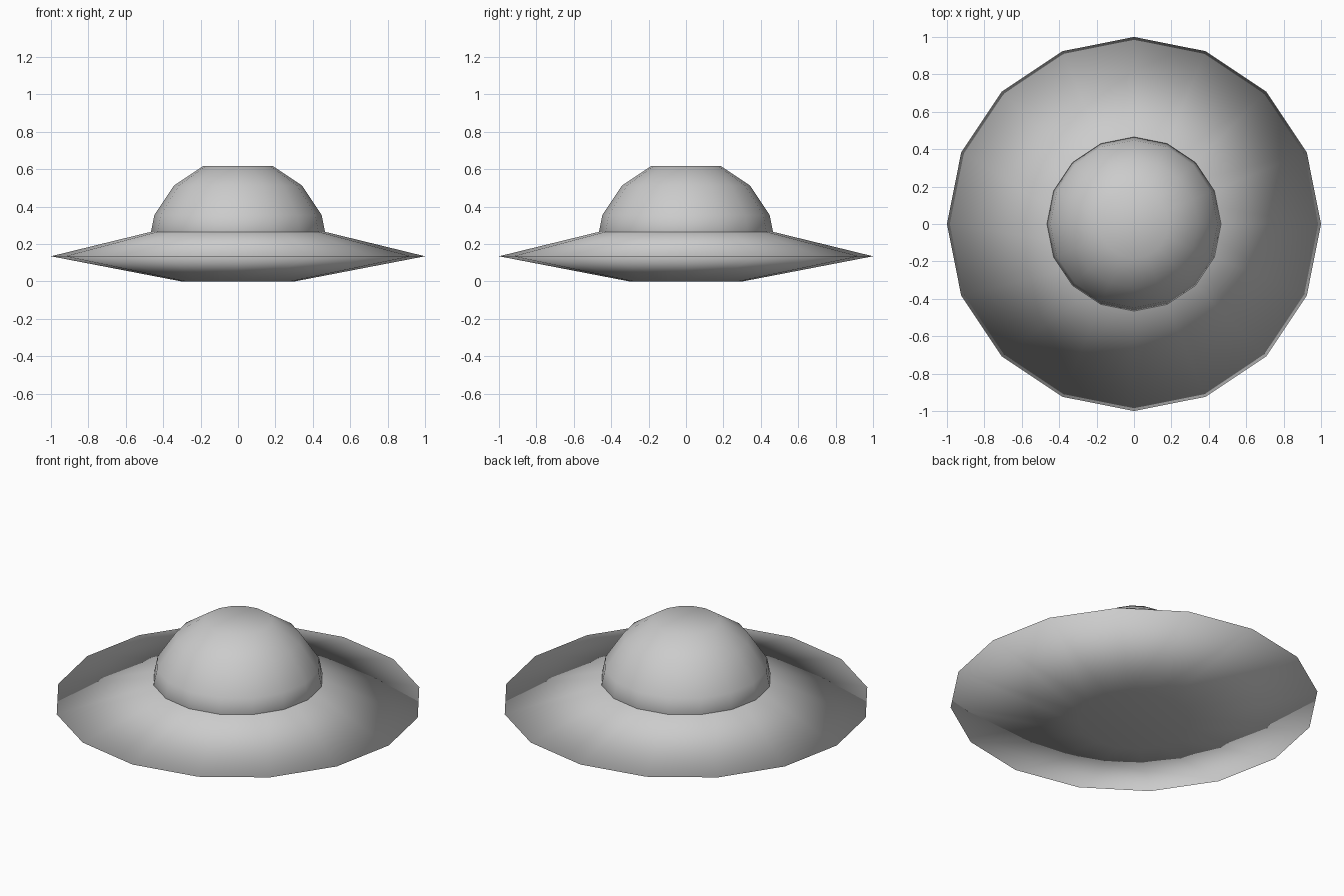
import bpy
import bmesh
from math import cos, sin, pi, radians

cube = bpy.data.objects.get("Cube")
if cube:
    bpy.data.objects.remove(cube, do_unlink=True)

SIDES = 16

hull_grey = bpy.data.materials.new("hull_grey")
hull_grey.use_nodes = True
GREY = (0.6, 0.6, 0.6, 1.0)
hull_grey.diffuse_color = GREY
hull_grey.node_tree.nodes["Principled BSDF"].inputs["Base Color"].default_value = GREY


def lathe(name, profile):
    """Turn (radius, height) points, bottom to top, into a closed smooth solid."""
    bm = bmesh.new()
    rings = [[bm.verts.new((r * cos(2 * pi * i / SIDES), r * sin(2 * pi * i / SIDES), z))
              for i in range(SIDES)] for r, z in profile]
    for low, high in zip(rings, rings[1:]):
        for i in range(SIDES):
            j = (i + 1) % SIDES
            bm.faces.new((low[i], low[j], high[j], high[i]))
    bm.faces.new(rings[0][::-1])
    bm.faces.new(rings[-1])
    for face in bm.faces:
        face.smooth = True
    mesh = bpy.data.meshes.new(name)
    bm.to_mesh(mesh)
    bm.free()
    mesh.materials.append(hull_grey)
    obj = bpy.data.objects.new(name, mesh)
    bpy.context.collection.objects.link(obj)
    return obj


# Wide disc with a knife-edge rim and a flat underside
lathe("saucer_disc", [(0.305, 0), (1.0, 0.134), (0.3, 0.305)])

# Faceted dome with a flat crown, its equator sunk into the disc
RADIUS, CENTRE = 0.484, 0.17
lathe("cabin_dome", [(RADIUS * cos(radians(a)), CENTRE + RADIUS * sin(radians(a)))
                     for a in (0, 22.5, 45, 67.5)])
